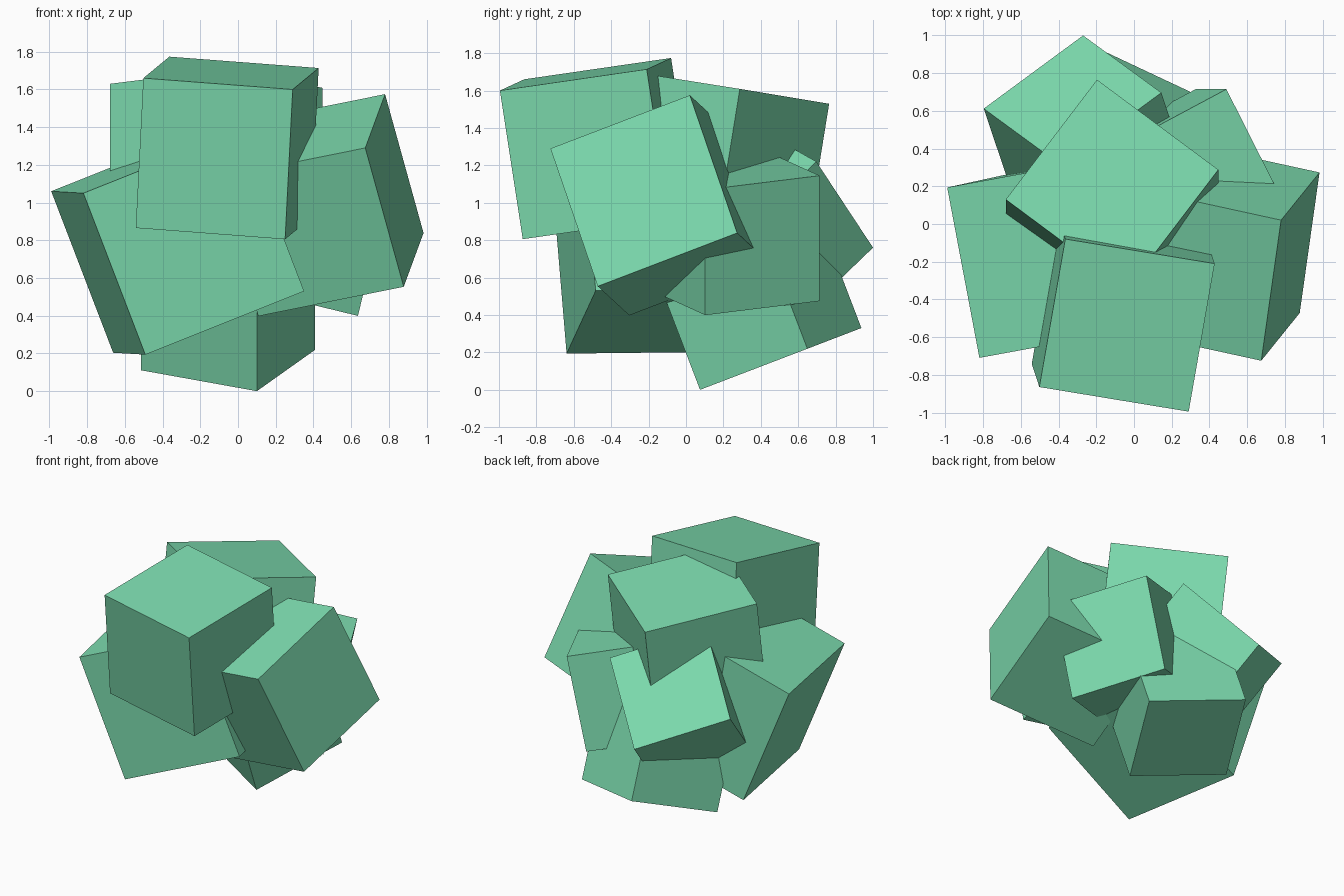
import bpy
from mathutils import Vector, Matrix

if "Cube" in bpy.data.objects:
    bpy.data.objects.remove(bpy.data.objects["Cube"])

# One flat colour for the whole cluster
green = bpy.data.materials.new("mint_green")
green.diffuse_color = (0.20, 0.70, 0.42, 1.0)
green.use_nodes = True
green.node_tree.nodes["Principled BSDF"].inputs["Base Color"].default_value = green.diffuse_color


def tilted_cube(name, size, corner, u, v):
    """Cube growing from a corner along u, v and u x v."""
    u = Vector(u).normalized()
    w = u.cross(Vector(v)).normalized()
    v = w.cross(u)
    rot = Matrix((u, v, w)).transposed()
    centre = Vector(corner) + (u + v + w) * size / 2
    bpy.ops.mesh.primitive_cube_add(size=size)
    ob = bpy.context.object
    ob.name = name
    ob.matrix_world = Matrix.Translation(centre) @ rot.to_4x4()
    ob.data.materials.append(green)


# Seven interlocking cubes: name, edge length, corner, two edge directions
tilted_cube("front_upper_cube", 0.805, (0.29, -0.995, 1.60), (-0.79, 0.13, 0.06), (0.13, 0.79, 0.115))
tilted_cube("front_left_cube", 0.92, (-0.82, -0.71, 1.05), (0.33, 0.072, -0.86), (-0.17, 0.90, 0.01))
tilted_cube("right_cube", 0.805, (0.675, -0.725, 1.29), (0.105, 0.745, 0.285), (0.205, 0.25, -0.745))
tilted_cube("back_left_cube", 0.69, (-0.27, 1.0, 0.76), (0.41, -0.30, 0.455), (-0.53, -0.39, 0.22))
tilted_cube("top_cube", 0.805, (-0.68, 0.13, 1.63), (0.48, 0.63, -0.10), (0.65, -0.48, 0.08))
tilted_cube("bottom_cube", 0.688, (0.10, 0.075, 0.0), (0.31, 0.575, 0.22), (-0.61, 0.287, 0.11))
tilted_cube("back_right_cube", 0.69, (0.49, 0.715, 1.145), (-0.163, 0.0, -0.67), (0.308, -0.61, -0.075))
